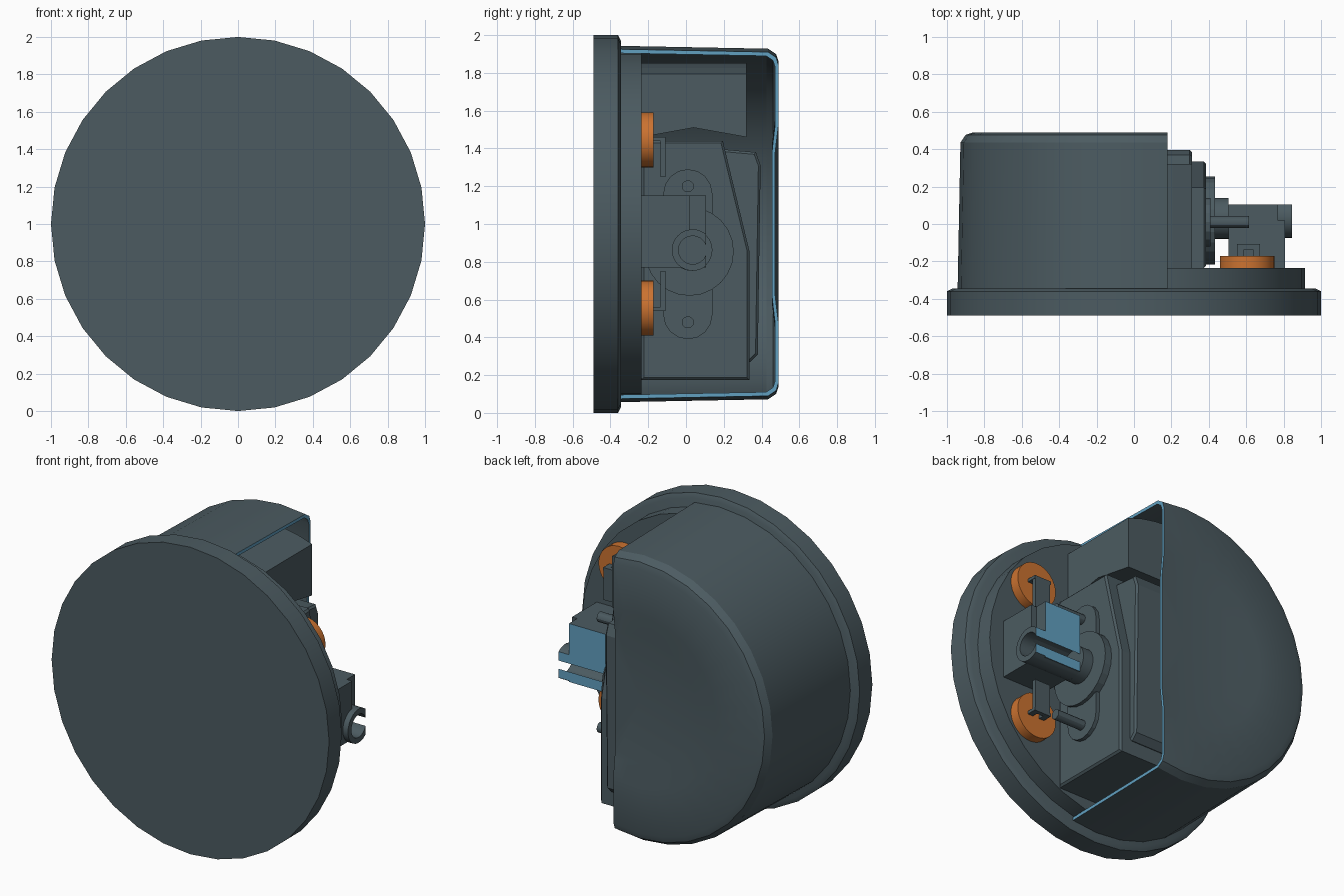
import bpy, bmesh, math
from mathutils import Vector

if "Cube" in bpy.data.objects:
    bpy.data.objects.remove(bpy.data.objects["Cube"])


def material(name, rgb):
    m = bpy.data.materials.new(name)
    m.diffuse_color = (*rgb, 1)
    m.use_nodes = True
    m.node_tree.nodes["Principled BSDF"].inputs["Base Color"].default_value = m.diffuse_color
    return m


SLATE = material("slate", (0.072, 0.105, 0.12))
BLUE = material("cut blue", (0.12, 0.35, 0.53))
ORANGE = material("orange", (0.60, 0.17, 0.03))


def finish(name, bm, mats, smooth=False):
    bmesh.ops.recalc_face_normals(bm, faces=bm.faces)
    me = bpy.data.meshes.new(name)
    bm.to_mesh(me)
    bm.free()
    for m in mats:
        me.materials.append(m)
    ob = bpy.data.objects.new(name, me)
    bpy.context.collection.objects.link(ob)
    if smooth:
        bpy.ops.object.select_all(action='DESELECT')
        ob.select_set(True)
        bpy.context.view_layer.objects.active = ob
        bpy.ops.object.shade_smooth_by_angle(angle=math.radians(30))
    return ob


def revolve(name, profile, cut_x=None, sides=32):
    """Spin (radius, y) points about the gauge axis; optionally cut away x > cut_x."""
    bm = bmesh.new()
    vs = [bm.verts.new((0, y, 1 + r)) for r, y in profile]
    es = [bm.edges.new(p) for p in zip(vs, vs[1:])]
    bmesh.ops.spin(bm, geom=vs + es, cent=(0, 0, 1), axis=(0, 1, 0),
                   angle=2 * math.pi, steps=sides)
    bmesh.ops.remove_doubles(bm, verts=bm.verts, dist=1e-4)
    if cut_x is not None:
        bmesh.ops.recalc_face_normals(bm, faces=bm.faces)
        bmesh.ops.bisect_plane(bm, geom=bm.verts[:] + bm.edges[:] + bm.faces[:],
                               plane_co=(cut_x, 0, 0), plane_no=(1, 0, 0), clear_outer=True)
        rim = [e for e in bm.edges if e.is_boundary]
        for f in bmesh.ops.holes_fill(bm, edges=rim, sides=0)["faces"]:
            f.material_index = 1
    return finish(name, bm, [SLATE, BLUE], True)


def prism(name, pts, axis, lo, hi, mat=SLATE, bevel=0, blue_y=None, smooth=False):
    """Extrude (y, z) points along x, or (x, z) points along y."""
    bm = bmesh.new()
    place = (lambda a, b, t: (t, a, b)) if axis == 'x' else (lambda a, b, t: (a, t, b))
    face = bm.faces.new([bm.verts.new(place(a, b, lo)) for a, b in pts])
    new = bmesh.ops.extrude_face_region(bm, geom=[face])["geom"]
    step = Vector(place(0, 0, hi - lo))
    tops = [v for v in new if isinstance(v, bmesh.types.BMVert)]
    bmesh.ops.translate(bm, verts=tops, vec=step)
    if bevel:
        edges = [e for e in bm.edges if all(v in tops for v in e.verts)]
        bmesh.ops.bevel(bm, geom=edges, offset=bevel, segments=1, affect='EDGES')
    bm.normal_update()
    if blue_y is not None:
        for f in bm.faces:
            if all(abs(v.co.y - blue_y) < 1e-4 for v in f.verts):
                f.material_index = 1
    return finish(name, bm, [mat, BLUE], smooth)


def circle(a, b, r, n=24):
    return [(a + r * math.cos(2 * math.pi * i / n), b + r * math.sin(2 * math.pi * i / n))
            for i in range(n)]


def rect(a0, a1, b0, b1):
    return [(a0, b0), (a1, b0), (a1, b1), (a0, b1)]


# Front plate and stepped backing disc
revolve("front_plate", [(0, -.49), (1, -.49), (1, -.36), (.97, -.345), (0, -.345)])
revolve("backing_disc", [(0, -.346), (.915, -.346), (.915, -.235), (0, -.235)])

# Thin rear housing, cut open on one side
revolve("housing", [(0, .472), (.42, .472), (.56, .49), (.86, .49), (.90, .477), (.928, .435),
                    (.943, -.346), (.922, -.346), (.908, .425), (.885, .46), (.85, .472),
                    (.56, .472), (.42, .455), (0, .455)], cut_x=.18)

# Upper block: top follows the housing, underside has a shallow ridge
bm = bmesh.new()
rings = []
for i in range(7):
    x = -.31 + .62 * i / 6
    top = 1 + math.sqrt(.852 ** 2 - x * x)
    rings.append([bm.verts.new((x, y, z)) for y, z in
                  [(-.235, top), (-.235, 1.46), (.04, 1.51), (.32, 1.46), (.32, top)]])
for a, b in zip(rings, rings[1:]):
    for j in range(5):
        bm.faces.new([a[j], a[(j + 1) % 5], b[(j + 1) % 5], b[j]])
bm.faces.new(rings[0])
bm.faces.new(rings[-1])
finish("upper_block", bm, [SLATE])

# Motor body: rear case and front case
prism("rear_case", [(-.235, .27), (.34, .27), (.38, .31), (.395, 1.31), (.37, 1.38),
                    (.2, 1.395), (-.235, 1.395)], 'x', -.31, .31, bevel=.012)
prism("front_case", [(-.235, .175), (.335, .175), (.335, .86), (.195, 1.44), (-.235, 1.44)],
      'x', -.2, .385, bevel=.012)

# Mounting flange, disc, hub and pins
CY, CZ = .035, .862
flange = [(.01 + .13 * math.cos(t * math.pi / 8), (1.16 if t <= 8 else .52) +
           .13 * math.sin(t * math.pi / 8)) for t in list(range(9)) + list(range(8, 17))]
flange[9] = (-.12, .52)
flange[-1] = (.14, .52)
prism("flange", flange, 'x', .38, .41)
prism("drive_disc", circle(.018, .855, .235), 'x', .38, .433)
prism("hub", circle(CY - .005, CZ, .11), 'x', .43, .506, smooth=True)
for z in (.48, 1.2):
    prism("pin", circle(.01, z, .032, 12), 'x', .38, .615, smooth=True)


# Coupling block and tube, sectioned on a vertical plane
CUT = .105


def arc(r, edge, n=18):
    a = math.acos((edge - CY) / r)
    return [(CY + r * math.cos(a + (2 * math.pi - 2 * a) * i / n),
             CZ + r * math.sin(a + (2 * math.pi - 2 * a) * i / n)) for i in range(n + 1)]


def bored(edge):
    return [(edge, 1.15), (-.235, 1.15), (-.235, .77), (edge, .77)] + arc(.075, edge)[::-1]


prism("coupling_block", bored(CUT), 'x', .505, .77, blue_y=CUT)
prism("coupling_end", bored(.02), 'x', .77, .808)
prism("coupling_tube", arc(.11, CUT) + arc(.075, CUT)[::-1], 'x', .505, .845,
      blue_y=CUT, smooth=True)

# Orange buttons with pronged clips, mirrored about the mid height
for s in (1, -1):
    mid = 1.0
    prism("button", circle(.605, mid + s * .445, .146, 32), 'y', -.238, -.172,
          ORANGE, smooth=True)
    z0, z1, z2 = sorted([mid + s * .25, mid + s * .46])[0], 0, 0
    prism("clip_strip", rect(-.135, -.108, z0, z0 + .21), 'x', .555, .67)
    z1, z2 = sorted([mid + s * .44, mid + s * .46])
    for x in (.55, .635):
        prism("clip_prong", rect(-.18, -.108, z1, z2), 'x', x, x + .038)
